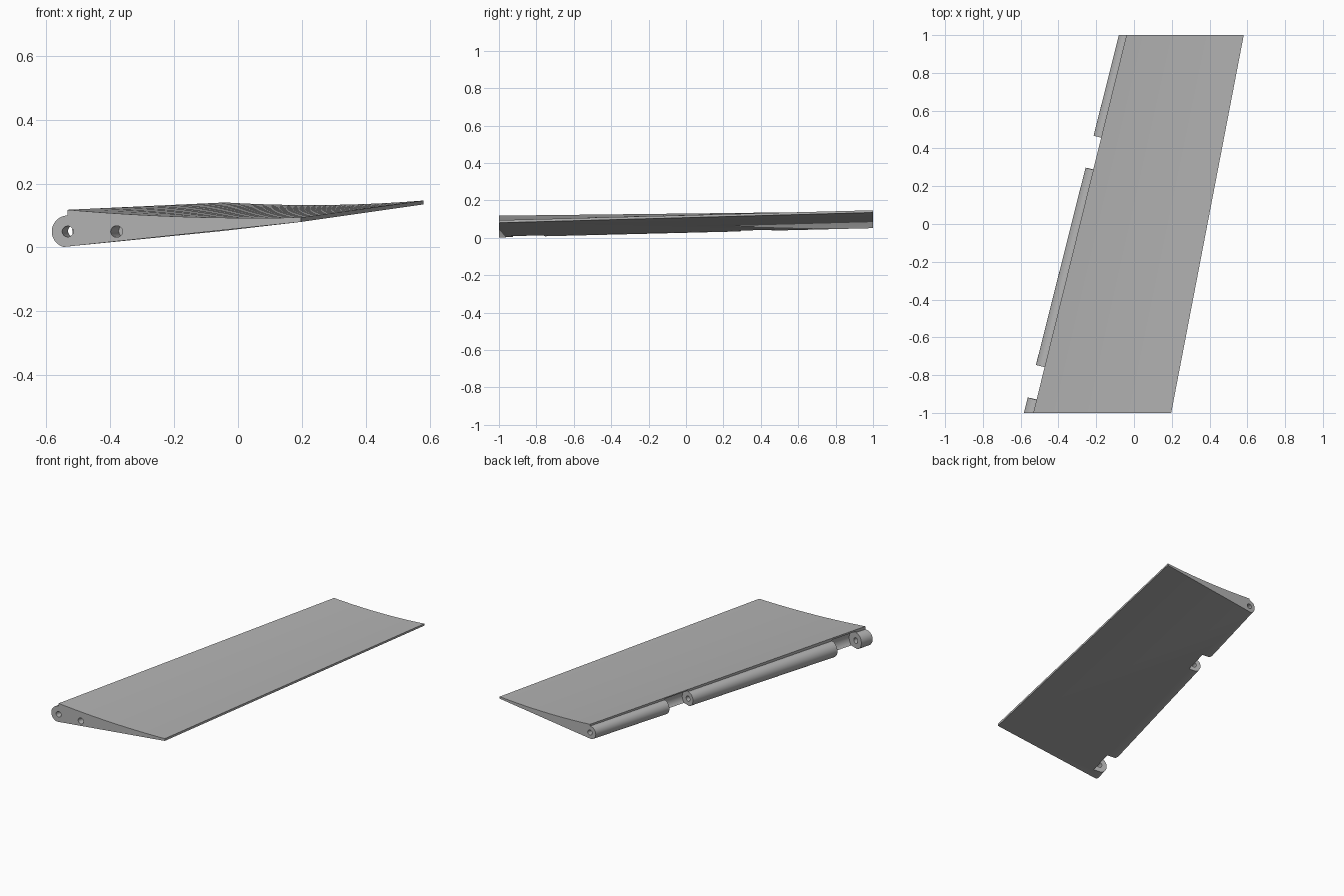
import bpy, bmesh, math
from mathutils import Vector

if "Cube" in bpy.data.objects:
    bpy.data.objects.remove(bpy.data.objects["Cube"], do_unlink=True)

grey = bpy.data.materials.new("light_grey")
grey.use_nodes = True
colour = (0.45, 0.45, 0.45, 1)
grey.diffuse_color = colour
grey.node_tree.nodes["Principled BSDF"].inputs["Base Color"].default_value = colour

ARC, TOP = 20, 16
FRONT_R, BACK_R = 0.05, 0.04
front_axis = Vector((-0.533, -1, 0.05))
back_axis = Vector((-0.04, 1, 0.09))


def section(axis, radius, lead_z, tail_x, tail_low, tail_high, sag):
    """Closed outline: round hinge nose, step, hollow top, thin trailing edge."""
    pts = []
    for i in range(ARC + 1):
        a = math.radians(255 - 165 * i / ARC)
        pts.append((axis.x + radius * math.cos(a), axis.y, axis.z + radius * math.sin(a)))
    for i in range(TOP + 1):
        t = i / TOP
        x = axis.x + t * (tail_x - axis.x)
        z = lead_z + t * (tail_high - lead_z) - sag * 4 * t * (1 - t)
        pts.append((x, axis.y, z))
    pts.append((tail_x, axis.y, tail_low))
    return pts


def make_object(name, bm):
    bmesh.ops.recalc_face_normals(bm, faces=bm.faces)
    mesh = bpy.data.meshes.new(name)
    bm.to_mesh(mesh)
    bm.free()
    mesh.materials.append(grey)
    obj = bpy.data.objects.new(name, mesh)
    bpy.context.collection.objects.link(obj)
    return obj


# Tapered, swept flap lofted between its two end sections
bm = bmesh.new()
ends = [[bm.verts.new(p) for p in section(*args)] for args in (
    (front_axis, FRONT_R, 0.118, 0.197, 0.080, 0.094, 0.010),
    (back_axis, BACK_R, 0.141, 0.581, 0.135, 0.147, 0.011))]
count = len(ends[0])
for i in range(count):
    j = (i + 1) % count
    bm.faces.new((ends[0][i], ends[0][j], ends[1][j], ends[1][i]))
for ring in ends:
    bm.faces.new(ring)
flap = make_object("flap", bm)


def cut_rod(name, start, end, r1, r2):
    """Subtract a tapered round rod from the flap."""
    bm = bmesh.new()
    bmesh.ops.create_cone(bm, cap_ends=True, segments=40, radius1=r1, radius2=r2,
                          depth=(end - start).length)
    cutter = make_object(name, bm)
    cutter.location = (start + end) / 2
    cutter.rotation_euler = (end - start).to_track_quat("Z", "Y").to_euler()
    cutter.hide_render = True
    cutter.hide_set(True)
    mod = flap.modifiers.new(name, "BOOLEAN")
    mod.operation = "DIFFERENCE"
    mod.solver = "EXACT"
    mod.object = cutter
    return cutter


def on_axis(y):
    return front_axis.lerp(back_axis, (y + 1) / 2)


def gap_radius(y):
    return 1.14 * (FRONT_R + (BACK_R - FRONT_R) * (y + 1) / 2)


# Hinge gaps, pin bore and a blind locating hole
cutters = [cut_rod("hinge_gap", on_axis(a), on_axis(b), gap_radius(a), gap_radius(b))
           for a, b in ((-0.93, -0.757), (0.288, 0.458))]
cutters.append(cut_rod("pin_bore", on_axis(-1.1), on_axis(1.1), 0.017, 0.015))
along = (back_axis - front_axis).normalized()
hole = Vector((-0.38, -1, 0.05))
cutters.append(cut_rod("locating_hole", hole - along * 0.05, hole + along * 0.1, 0.018, 0.018))

# Apply the cuts, then remove the helpers
bpy.context.view_layer.objects.active = flap
flap.select_set(True)
for mod in list(flap.modifiers):
    bpy.ops.object.modifier_apply(modifier=mod.name)
for cutter in cutters:
    bpy.data.objects.remove(cutter, do_unlink=True)
bpy.ops.object.shade_smooth_by_angle(angle=math.radians(30))
